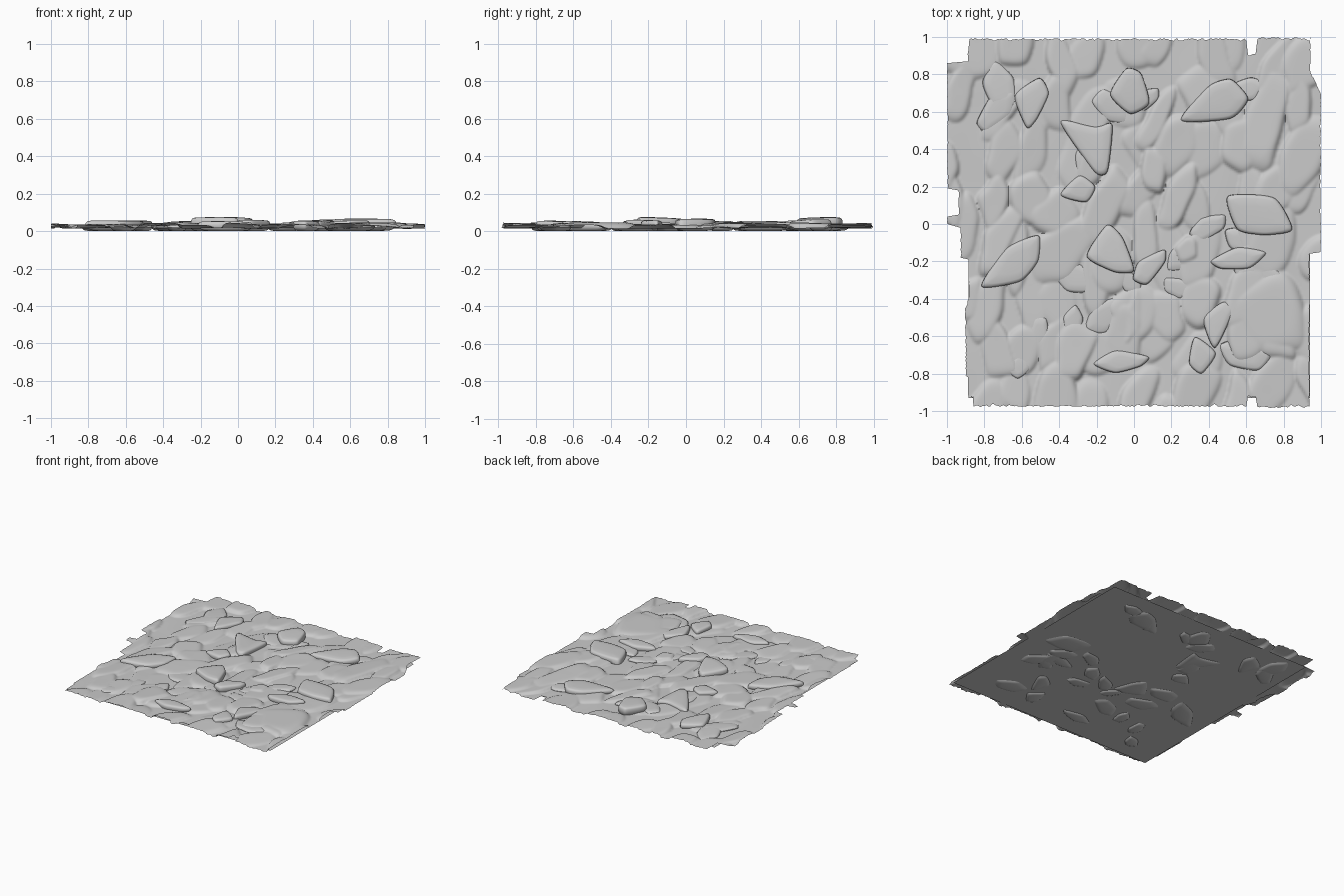
import bpy, bmesh, math, random
from mathutils import Vector, noise

if "Cube" in bpy.data.objects:
    bpy.data.objects.remove(bpy.data.objects["Cube"])

random.seed(7)
N = 200


def finish(bm, name, angle=50):
    me = bpy.data.meshes.new(name)
    bmesh.ops.recalc_face_normals(bm, faces=bm.faces)
    bm.to_mesh(me)
    bm.free()
    ob = bpy.data.objects.new(name, me)
    bpy.context.collection.objects.link(ob)
    bpy.ops.object.select_all(action='DESELECT')
    ob.select_set(True)
    bpy.context.view_layer.objects.active = ob
    bpy.ops.object.shade_smooth_by_angle(angle=math.radians(angle))
    return ob


def steps(t, table):
    """Piecewise linear lookup in (position, value) pairs."""
    if t <= table[0][0]:
        return table[0][1]
    for (a, va), (b, vb) in zip(table, table[1:]):
        if t <= b:
            return va + (vb - va) * (t - a) / (b - a)
    return table[-1][1]


# Ragged outline of the tile
LEFT = [(-.93, -.86), (-.92, -.89), (-.82, -.89), (-.81, -.9), (-.45, -.905), (-.39, -.885),
        (-.19, -.885), (-.26 + .08, -.93), (-.02, -.93), (0, -1), (.04, -1), (.05, -.94),
        (.18, -.94), (.19, -1), (.86, -1), (.87, -.89)]
RIGHT = [(-.16, .94), (-.15, 1), (.7, 1), (.82, .945)]
TOP = [(-.89, .9), (-.88, .98), (.6, .98), (.61, .9), (.65, .9), (.66, .985)]
BOTTOM = [(-.88, -.93), (-.87, -.98), (.6, -.98), (.61, -.93), (.65, -.93), (.66, -.985)]


def rag(t, seed):
    return .022 * abs(noise.noise((t * 22, seed, 0))) + .008 * random.random()


# Half-buried slabs that form the layered ground
def mound(x, y, rx, ry, h):
    ang = random.uniform(-.6, .3)
    sides = []
    k = random.randint(5, 7)
    for i in range(k):
        a = (i + random.uniform(-.3, .3)) * math.tau / k
        r = random.uniform(.8, 1.1)
        sides.append((math.cos(a) / r, math.sin(a) / r))
    return (x, y, rx, ry, h, math.cos(ang), math.sin(ang), sides,
            random.uniform(-.07, .07), random.uniform(-.04, .04))


mounds = [mound(-.32, -.68, .12, .2, .045), mound(.72, -.48, .22, .24, .046),
          mound(.28, -.13, .07, .08, .046), mound(.7, .55, .12, .3, .045),
          mound(0, -.5, .05, .16, .045), mound(.1, .28, .07, .14, .047)]
for i in range(11):
    for j in range(8):
        mounds.append(mound(-.95 + i * .19 + random.uniform(-.07, .07),
                            -.93 + j * .265 + random.uniform(-.1, .1),
                            random.uniform(.07, .14), random.uniform(.14, .24),
                            random.uniform(.026, .042)))


def height(x, y):
    wx = x + .02 * noise.noise((x * 6, y * 6, 3))
    wy = y + .02 * noise.noise((x * 6, y * 6, 9))
    z = .016 + .006 * noise.noise((x * 5, y * 3, 0))
    for cx, cy, rx, ry, h, c, s, sides, tx, ty in mounds:
        dx, dy = wx - cx, wy - cy
        if abs(dx) > .32 or abs(dy) > .32:
            continue
        u, v = (c * dx + s * dy) / rx, (c * dy - s * dx) / ry
        if u * u + v * v > 2:
            continue
        d = sum(max(0, u * a + v * b) ** 6 for a, b in sides)
        if d < 1:
            top = min(h + tx * dx + ty * dy, .05)
            z = max(z, .012 + (top - .012) * (1 - d ** 1.3))
    return z


# Ground surface: grid pulled in to the ragged outline
bm = bmesh.new()
line = [-1 + 2 * i / N for i in range(N + 1)]
lim_y = [(steps(t, BOTTOM) + rag(t, 1), steps(t, TOP) - rag(t, 2) + .015) for t in line]
lim_x = [(steps(t, LEFT) + rag(t, 3) * .4, steps(t, RIGHT) - rag(t, 4) * .4) for t in line]
grid = []
for j, v in enumerate(line):
    row = []
    for i, u in enumerate(line):
        x = min(max(u, lim_x[j][0]), lim_x[j][1])
        y = min(max(v, lim_y[i][0]), lim_y[i][1])
        row.append(bm.verts.new((x, y, height(x, y))))
    grid.append(row)
for j in range(N):
    for i in range(N):
        bm.faces.new((grid[j][i], grid[j][i + 1], grid[j + 1][i + 1], grid[j + 1][i]))
bmesh.ops.remove_doubles(bm, verts=bm.verts, dist=.0005)
ground = finish(bm, "ground_surface", 60)

# Flat sheet under the ground
bm = bmesh.new()
bm.faces.new([bm.verts.new(p) for p in ((-.885, -.93, .01), (.94, -.93, .01),
                                        (.94, .9, .01), (-.885, .9, .01))])
finish(bm, "base_sheet")


# Loose stones: rounded outline, tapered rings, gently domed top
def stone(name, pts, top):
    for _ in range(3):
        cut = .15 if _ == 0 else .25
        pts = [p.lerp(q, t) for p, q in zip(pts, pts[1:] + pts[:1]) for t in (cut, 1 - cut)]
    c = sum(pts, Vector((0, 0))) / len(pts)
    sx, sy = random.uniform(-.04, .04), random.uniform(-.04, .04)
    bm = bmesh.new()
    rings = []
    for scale, z, tilt in ((.55, 0, 0), (.85, .005, 0), (1.03, .02, 0), (1.02, top - .016, 1),
                           (.96, top - .006, 1), (.85, top - .002, 1), (.5, top, 1)):
        ring = []
        for p in pts:
            d = (p - c) * scale
            ring.append(bm.verts.new((c.x + d.x, c.y + d.y, z + tilt * (sx * d.x + sy * d.y))))
        rings.append(ring)
    n = len(pts)
    for a, b in zip(rings, rings[1:]):
        for i in range(n):
            bm.faces.new((a[i], a[(i + 1) % n], b[(i + 1) % n], b[i]))
    bm.faces.new(rings[0])
    bm.faces.new(rings[-1])
    finish(bm, name, 60)


STONES = [
    (.056, (-.65, .69, -.5, .79, -.45, .7, -.52, .56, -.57, .5)),
    (.073, (-.14, .69, -.04, .84, .04, .81, .09, .64, -.02, .58)),
    (.06, (.22, .54, .41, .75, .52, .78, .62, .67, .53, .56)),
    (.053, (-.42, .57, -.2, .51, -.11, .55, -.14, .27, -.2, .26)),
    (.053, (-.41, .15, -.29, .27, -.2, .2, -.25, .11)),
    (.066, (.48, .16, .76, .15, .86, -.04, .7, -.06, .55, -.04)),
    (.057, (-.84, -.35, -.68, -.12, -.5, -.05, -.51, -.2, -.6, -.31)),
    (.073, (-.27, -.18, -.14, .01, -.06, -.07, .01, -.26, -.1, -.26)),
    (.06, (-.01, -.3, .02, -.2, .17, -.13, .17, -.2, .07, -.33)),
    (.055, (.4, -.2, .55, -.12, .72, -.15, .62, -.24, .46, -.24)),
    (.052, (-.23, -.75, -.1, -.67, .09, -.71, .04, -.76, -.1, -.8)),
    (.055, (.29, -.75, .32, -.59, .45, -.69, .36, -.81)),
    (.05, (.36, -.5, .48, -.41, .54, -.45, .43, -.69)),
]
for k, (top, flat) in enumerate(STONES):
    stone(f"stone_{k + 1:02d}", [Vector(p) for p in zip(flat[::2], flat[1::2])], top)

# Buried stones that only show from below
for k in range(22):
    cx, cy = random.uniform(-.75, .8), random.uniform(-.8, .75)
    ang, r = random.uniform(0, 6), random.uniform(.07, .12)
    pts = []
    for i in range(5):
        a = i * math.tau / 5 + random.uniform(-.3, .3)
        u, v = r * 1.4 * math.cos(a), r * .8 * math.sin(a)
        pts.append(Vector((cx + u * math.cos(ang) - v * math.sin(ang),
                           cy + u * math.sin(ang) + v * math.cos(ang))))
    stone(f"buried_stone_{k + 1:02d}", pts, .034)
